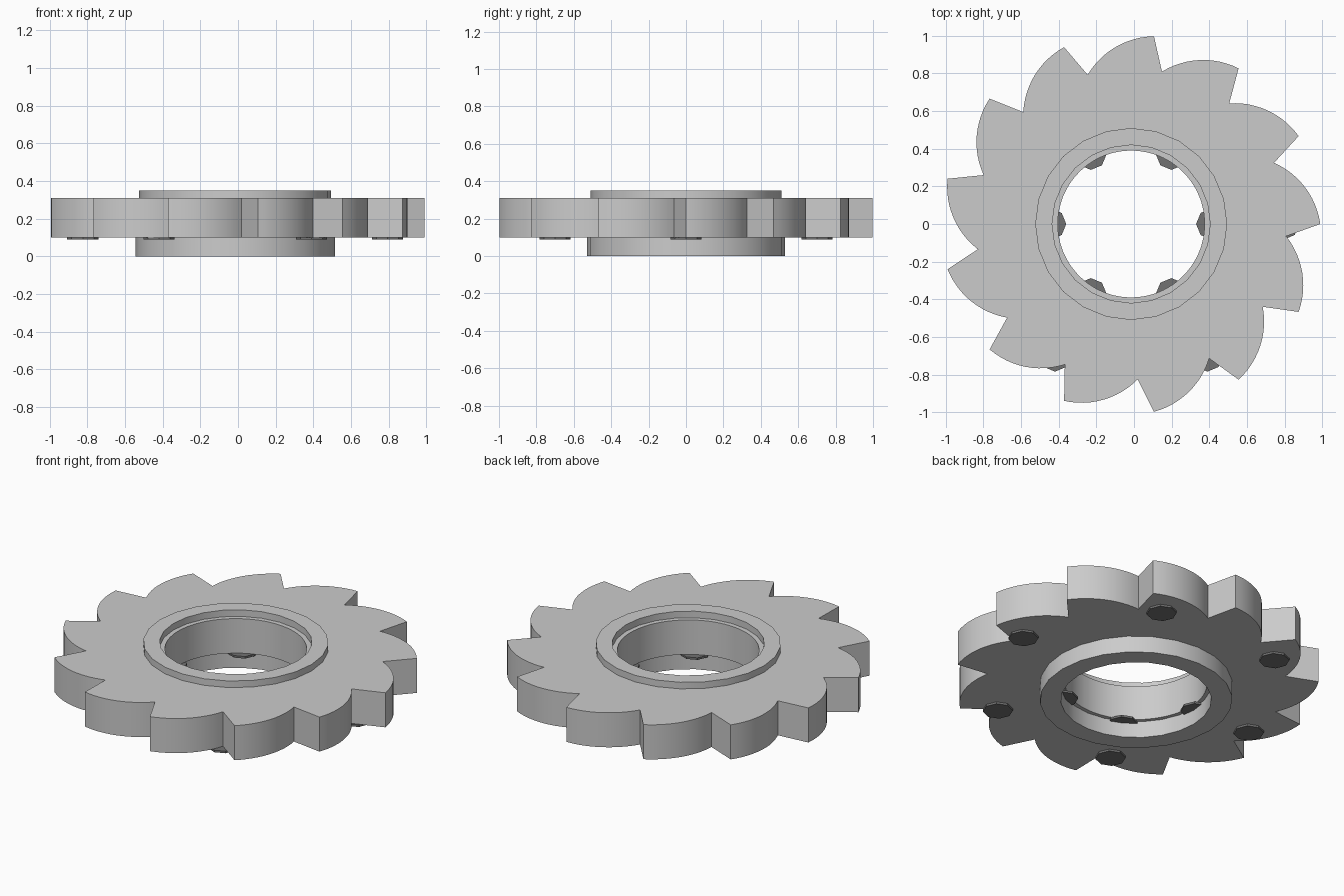
import bpy, bmesh
from math import sin, cos, pi, radians, atan2
from mathutils import Vector

if "Cube" in bpy.data.objects:
    bpy.data.objects.remove(bpy.data.objects["Cube"])

CX = -0.015          # wheel axis
TEETH = 13
STEP = 2 * pi / TEETH


def polar(r, a):
    return Vector((r * cos(a), r * sin(a)))


def finish(bm, name, angle=30):
    bmesh.ops.recalc_face_normals(bm, faces=bm.faces)
    me = bpy.data.meshes.new(name)
    bm.to_mesh(me)
    bm.free()
    ob = bpy.data.objects.new(name, me)
    ob.location.x = CX
    bpy.context.collection.objects.link(ob)
    bpy.ops.object.select_all(action='DESELECT')
    ob.select_set(True)
    bpy.context.view_layer.objects.active = ob
    bpy.ops.object.shade_smooth_by_angle(angle=radians(angle))
    return ob


def washer(name, outer, inner, z0, z1):
    """Solid between two matching outlines, extruded from z0 to z1."""
    bm = bmesh.new()
    loops = [[bm.verts.new((p.x, p.y, z)) for p in outline]
             for outline, z in ((outer, z0), (outer, z1), (inner, z1), (inner, z0))]
    n = len(outer)
    for k in range(4):
        a, b = loops[k], loops[(k + 1) % 4]
        for i in range(n):
            j = (i + 1) % n
            bm.faces.new((a[i], a[j], b[j], b[i]))
    return finish(bm, name)


def circle(r, n):
    return [polar(r, 2 * pi * i / n) for i in range(n)]


# Toothed disc: each tooth is an arc from a valley to a sharp tip
SEG, SAG = 12, 0.053
outline = []
for t in range(TEETH):
    tip = polar(1.005, -t * STEP)
    valley = polar(0.826, -t * STEP + STEP - radians(4.5))
    chord = tip - valley
    half = chord.length / 2
    radius = (half ** 2 + SAG ** 2) / (2 * SAG)
    normal = Vector((-chord.y, chord.x)).normalized()
    centre = (tip + valley) / 2 - normal * (radius - SAG)
    sweep = atan2(half, radius - SAG)
    along = chord.normalized()
    for i in range(SEG + 1):
        a = -sweep + 2 * sweep * i / SEG
        outline.append(centre + along * radius * sin(a) + normal * radius * cos(a))
bore = [p.normalized() * 0.39 for p in outline]
washer("toothed_disc", outline, bore, 0.10, 0.31)

# Raised lip on top and hub collar below
washer("top_lip", circle(0.51, 24), circle(0.42, 24), 0.31, 0.35)
washer("lower_hub", circle(0.53, 24), circle(0.415, 24), 0.0, 0.10)

# Dark octagonal studs under the disc: six outside, six showing in the bore
dark = bpy.data.materials.new("dark_stud")
dark.diffuse_color = (0.17, 0.17, 0.17, 1)
dark.use_nodes = True
dark.node_tree.nodes["Principled BSDF"].inputs["Base Color"].default_value = dark.diffuse_color
for label, ring in (("outer_studs", 0.81), ("inner_studs", 0.428)):
    bm = bmesh.new()
    for k in range(6):
        c = polar(ring, k * pi / 3)
        low = [bm.verts.new((c.x + p.x, c.y + p.y, 0.088)) for p in circle(0.083, 8)]
        face = bm.faces.new(low)
        ext = bmesh.ops.extrude_face_region(bm, geom=[face], use_keep_orig=True)
        verts = [v for v in ext["geom"] if isinstance(v, bmesh.types.BMVert)]
        bmesh.ops.translate(bm, verts=verts, vec=(0, 0, 0.0125))
    finish(bm, label).data.materials.append(dark)
